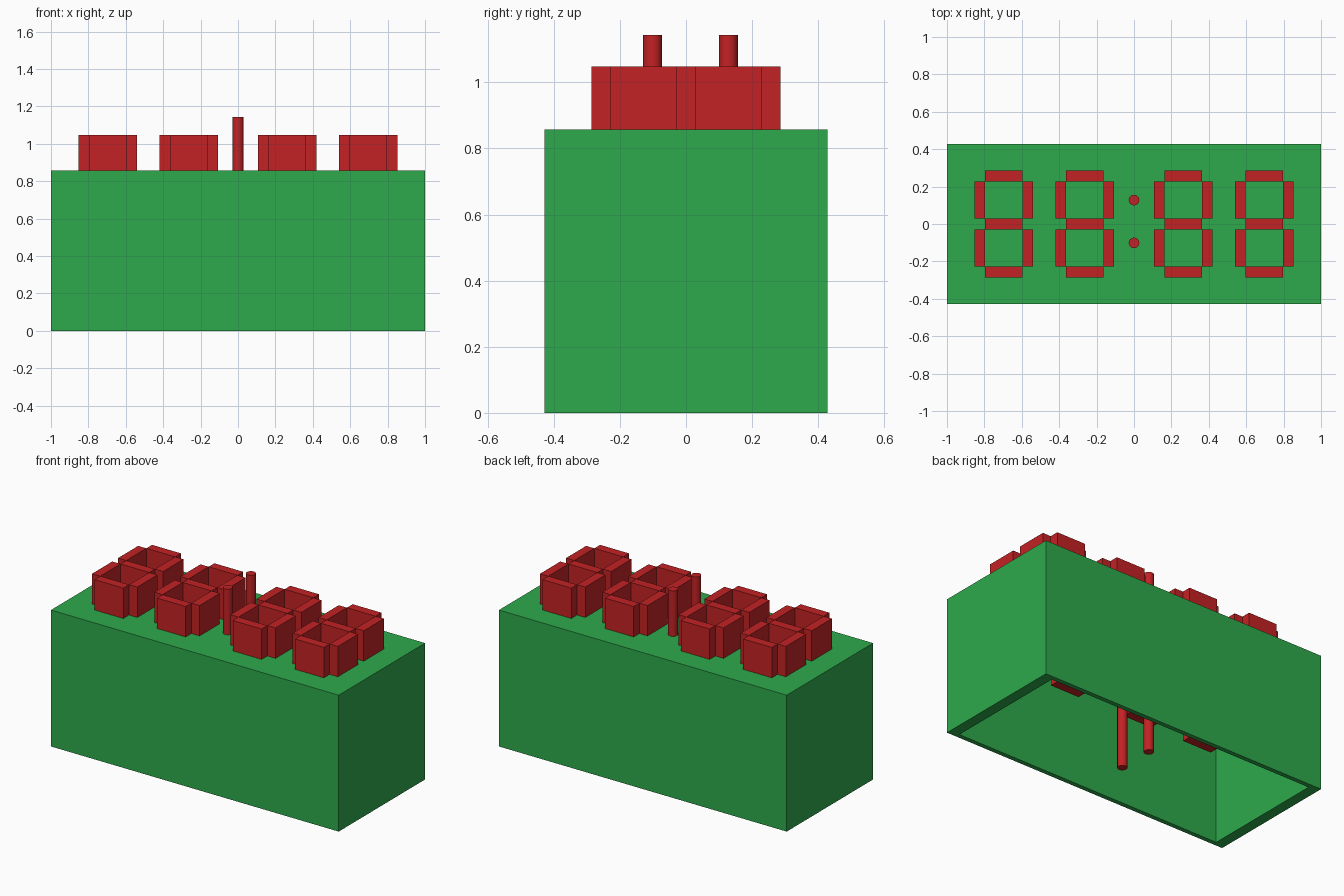
import bpy, bmesh
from mathutils import Matrix

if "Cube" in bpy.data.objects:
    bpy.data.objects.remove(bpy.data.objects["Cube"])


def material(name, rgb):
    m = bpy.data.materials.new(name)
    m.diffuse_color = (*rgb, 1.0)
    m.use_nodes = True
    m.node_tree.nodes["Principled BSDF"].inputs["Base Color"].default_value = m.diffuse_color
    return m


GREEN = material("green", (0.027, 0.402, 0.072))
RED = material("red", (0.546, 0.016, 0.018))


def finish(bm, name, mat):
    bmesh.ops.recalc_face_normals(bm, faces=bm.faces)
    mesh = bpy.data.meshes.new(name)
    bm.to_mesh(mesh)
    bm.free()
    mesh.materials.append(mat)
    obj = bpy.data.objects.new(name, mesh)
    bpy.context.collection.objects.link(obj)
    return obj


def add_box(bm, center, size):
    mat = Matrix.Translation(center) @ Matrix.Diagonal((*size, 1.0))
    return bmesh.ops.create_cube(bm, size=1.0, matrix=mat)["verts"]


# Clock case: hollow, open underneath, thicker at the ends than front and back
W, D, H = 2.0, 0.857, 0.857
K = 14 / 15
bm = bmesh.new()
add_box(bm, (0, 0, H / 2), (W, D, H))
bottom = min(bm.faces, key=lambda f: f.calc_center_median().z)
bmesh.ops.inset_region(bm, faces=[bottom], thickness=0.02)
for v in bottom.verts:
    v.co.x = W / 2 * K * (1 if v.co.x > 0 else -1)
    v.co.y = D / 2 * K * (1 if v.co.y > 0 else -1)
ceiling = bmesh.ops.extrude_face_region(bm, geom=[bottom])["geom"]
for v in ceiling:
    if isinstance(v, bmesh.types.BMVert):
        v.co.z = H * K
if bottom.is_valid:
    bmesh.ops.delete(bm, geom=[bottom], context="FACES_ONLY")
finish(bm, "clock_case", GREEN)

# Digits: seven bars each, running down through the top of the case
T, L = 0.057, 0.2
Z0, Z1 = 0.476, 1.048
for i, cx in enumerate((-0.697, -0.264, 0.264, 0.697)):
    bm = bmesh.new()
    zc, h = (Z0 + Z1) / 2, Z1 - Z0
    for row in (-1, 0, 1):
        add_box(bm, (cx, row * (L + T), zc), (L, T, h))
    for sx in (-1, 1):
        for sy in (-1, 1):
            add_box(bm, (cx + sx * (L + T) / 2, sy * (L + T) / 2, zc), (T, L, h))
    finish(bm, f"digit_{i + 1}", RED)

# Colon: two long round pins reaching the floor
for name, y in (("colon_pin_front", -0.101), ("colon_pin_back", 0.128)):
    bpy.ops.mesh.primitive_cylinder_add(vertices=16, radius=0.0286, depth=1.143,
                                        location=(0, y, 1.143 / 2))
    pin = bpy.context.object
    pin.name = name
    pin.data.materials.append(RED)
    bpy.ops.object.shade_smooth_by_angle()
